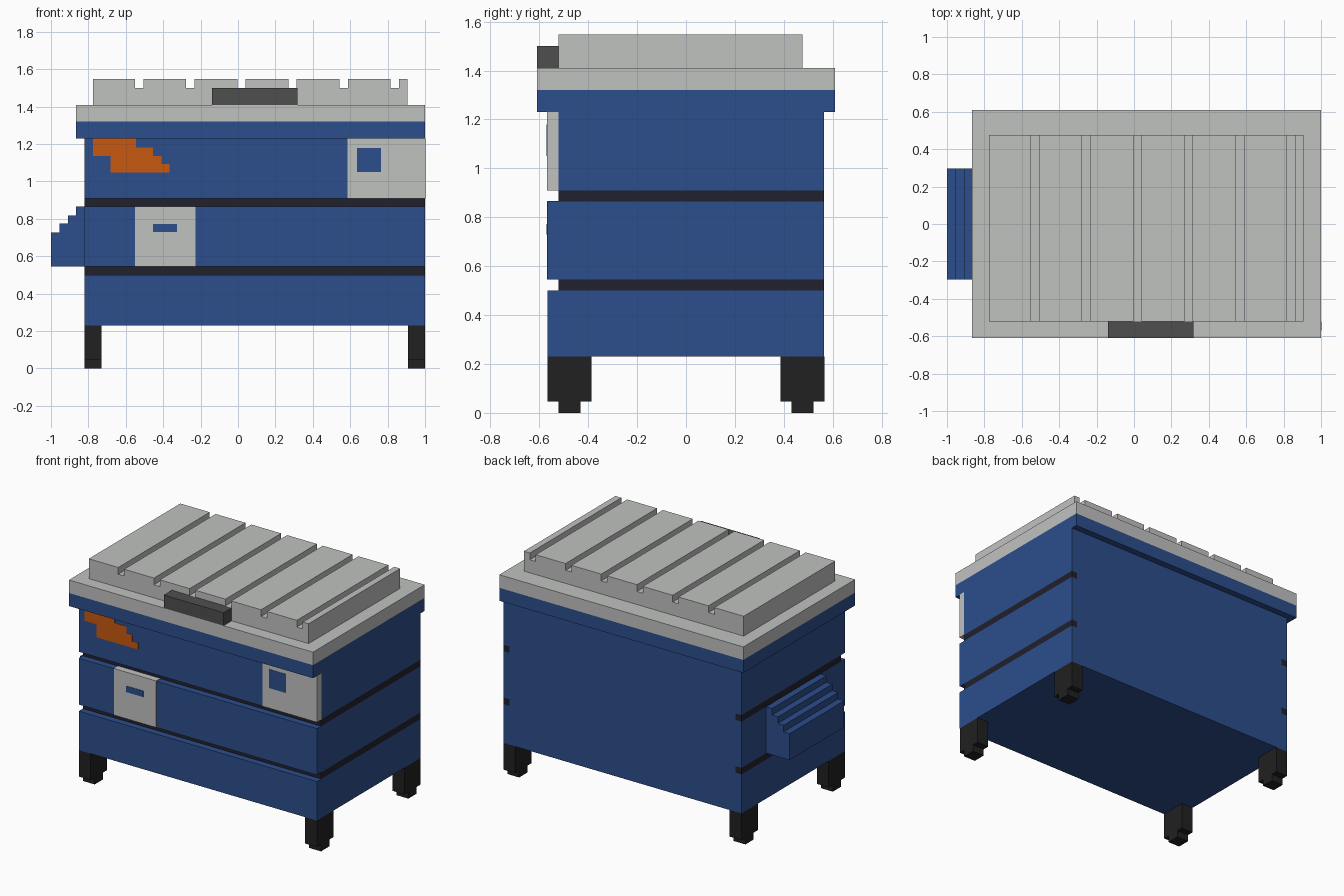
import bpy, bmesh

if "Cube" in bpy.data.objects:
    bpy.data.objects.remove(bpy.data.objects["Cube"])


def material(name, rgb):
    m = bpy.data.materials.new(name)
    m.diffuse_color = (*rgb, 1)
    m.use_nodes = True
    m.node_tree.nodes["Principled BSDF"].inputs["Base Color"].default_value = m.diffuse_color
    return m


BLUE = material("container_blue", (0.025, 0.077, 0.265))
GREY = material("light_grey", (0.53, 0.54, 0.53))
BAND = material("dark_band", (0.015, 0.015, 0.027))
BLACK = material("leg_black", (0.015, 0.015, 0.015))
HANDLE = material("handle_grey", (0.078, 0.078, 0.078))
ORANGE = material("orange", (0.58, 0.098, 0.005))


def prism(name, profile, y0, y1, mat):
    """Extrude an (x, z) outline from y0 to y1."""
    bm = bmesh.new()
    face = bm.faces.new([bm.verts.new((x, y0, z)) for x, z in profile])
    out = bmesh.ops.extrude_face_region(bm, geom=[face])
    moved = [v for v in out["geom"] if isinstance(v, bmesh.types.BMVert)]
    bmesh.ops.translate(bm, verts=moved, vec=(0, y1 - y0, 0))
    bmesh.ops.recalc_face_normals(bm, faces=bm.faces)
    mesh = bpy.data.meshes.new(name)
    bm.to_mesh(mesh)
    bm.free()
    mesh.materials.append(mat)
    obj = bpy.data.objects.new(name, mesh)
    bpy.context.collection.objects.link(obj)
    return obj


def box(name, x, y, z, mat):
    return prism(name, [(x[0], z[0]), (x[1], z[0]), (x[1], z[1]), (x[0], z[1])], y[0], y[1], mat)


L, R, F, B = -0.82, 1.0, -0.567, 0.565   # body extents
T = 0.045                                # wall step

# Three body tiers
for name, z in (("lower", (0.23, 0.50)), ("middle", (0.545, 0.865)), ("upper", (0.91, 1.23))):
    box(name + "_body", (L, R), (F, B), z, BLUE)

# Dark bands: recessed on the front, flush on the sides, hidden by the back wall
for name, z in (("lower", (0.50, 0.545)), ("upper", (0.865, 0.91))):
    box(name + "_band_core", (L + T, R - T), (F + 2 * T, B), z, BLUE)
    box(name + "_band_front", (L + T, R - T), (F + T, F + 2 * T), z, BAND)
    box(name + "_band_left", (L, L + T), (F + T, B), z, BAND)
    box(name + "_band_right", (R - T, R), (F + T, B), z, BAND)

# Rim and lid base
box("rim", (-0.865, R), (-0.61, 0.61), (1.23, 1.32), BLUE)
box("lid_base", (-0.865, R), (-0.61, 0.61), (1.32, 1.41), GREY)

# Grooved lid top
outline = [(-0.775, 1.41), (-0.775, 1.547)]
for i in range(6):
    gx = -0.55 + 0.273 * i
    outline += [(gx, 1.547), (gx, 1.50), (gx + T, 1.50), (gx + T, 1.547)]
outline += [(0.905, 1.547), (0.905, 1.41)]
prism("lid_top", outline, -0.522, 0.477, GREY)
box("lid_handle", (-0.14, 0.317), (-0.61, -0.522), (1.41, 1.50), HANDLE)

# Front plates with their blue openings
E = 0.002
box("corner_plate", (0.585, R + E), (F - E, F + T), (0.91, 1.23), GREY)
box("corner_plate_window", (0.635, 0.765), (F - 2 * E, F), (1.05, 1.18), BLUE)
box("latch_plate", (-0.55, -0.227), (F - E, F + T), (0.545, 0.865 + E), GREY)
box("latch_slot", (-0.455, -0.325), (F - 2 * E, F), (0.73, 0.773), BLUE)

# Stepped orange marking
prism("orange_marking", [
    (-0.775, 1.23), (-0.545, 1.23), (-0.545, 1.182), (-0.455, 1.182), (-0.455, 1.137),
    (-0.41, 1.137), (-0.41, 1.092), (-0.365, 1.092), (-0.365, 1.047), (-0.682, 1.047),
    (-0.682, 1.137), (-0.775, 1.137)], F - E, F, ORANGE)

# Stepped bracket on the left side
prism("side_bracket", [
    (L, 0.545), (-1.0, 0.545), (-1.0, 0.728), (-0.955, 0.728), (-0.955, 0.774),
    (-0.91, 0.774), (-0.91, 0.819), (-0.865, 0.819), (-0.865, 0.865), (L, 0.865)],
    -0.297, 0.297, BLUE)

# Legs and feet
for side, x in (("left", (L, L + 0.09)), ("right", (R - 0.09, R))):
    for end, s in (("front", -1), ("back", 1)):
        box(f"{end}_{side}_leg", x, sorted((s * 0.387, s * 0.566)), (0.047, 0.23), BLACK)
        box(f"{end}_{side}_foot", x, sorted((s * 0.432, s * 0.522)), (0, 0.047), BLACK)
